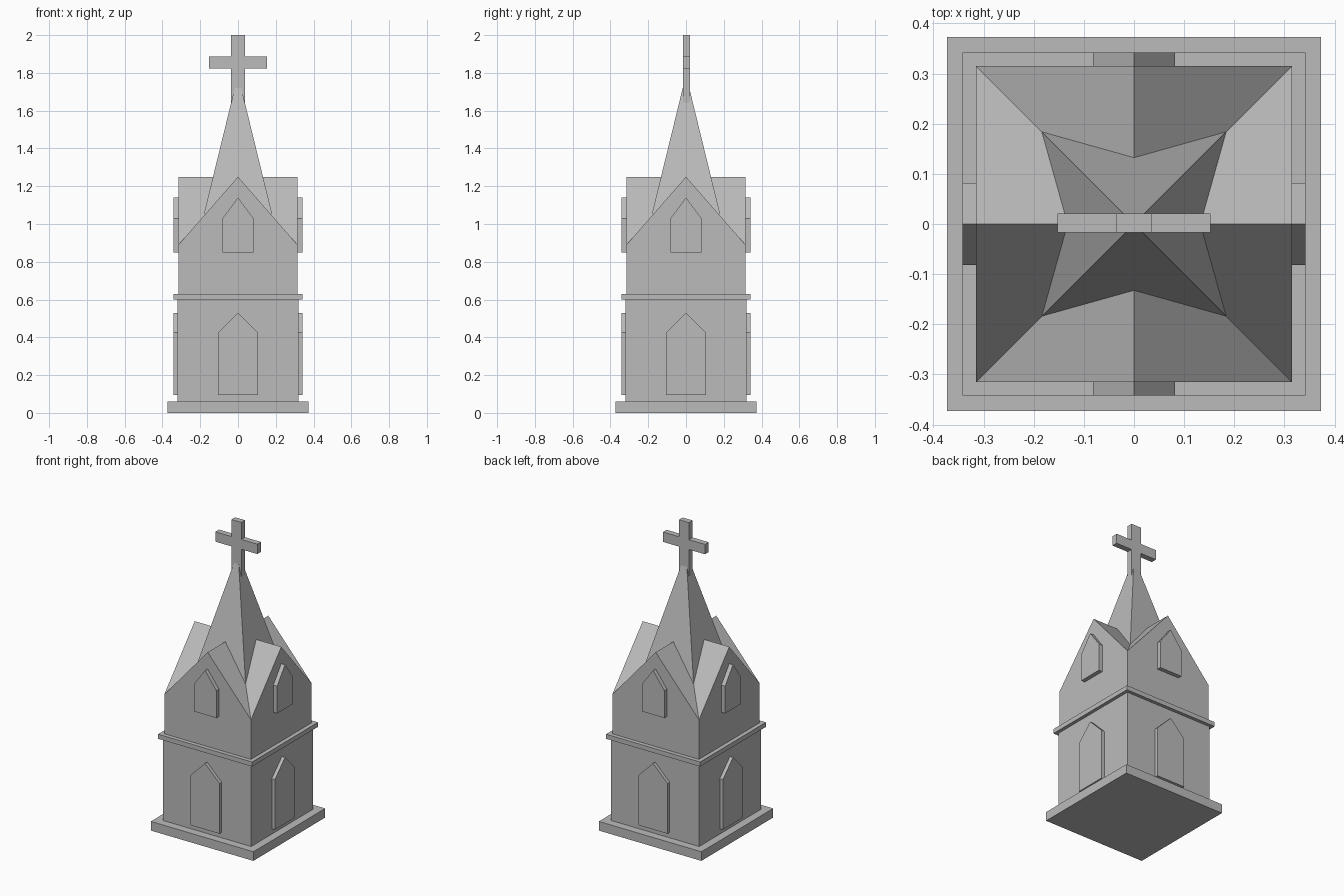
import bpy, bmesh
from mathutils import Matrix
from math import pi

cube = bpy.data.objects.get("Cube")
if cube:
    bpy.data.objects.remove(cube, do_unlink=True)

stone = bpy.data.materials.new("grey_stone")
stone.use_nodes = True
GREY = (0.5, 0.5, 0.5, 1)
stone.diffuse_color = GREY
stone.node_tree.nodes["Principled BSDF"].inputs["Base Color"].default_value = GREY


def finish(name, bm):
    bmesh.ops.recalc_face_normals(bm, faces=bm.faces)
    mesh = bpy.data.meshes.new(name)
    bm.to_mesh(mesh)
    bm.free()
    mesh.materials.append(stone)
    obj = bpy.data.objects.new(name, mesh)
    bpy.context.collection.objects.link(obj)
    return obj


def extrude(name, outline, y0, y1, turn=0):
    """Extrude an x-z outline from y0 to y1, then turn it about z."""
    bm = bmesh.new()
    face = bm.faces.new([bm.verts.new((x, y0, z)) for x, z in outline])
    out = bmesh.ops.extrude_face_region(bm, geom=[face])
    verts = [g for g in out["geom"] if isinstance(g, bmesh.types.BMVert)]
    bmesh.ops.translate(bm, verts=verts, vec=(0, y1 - y0, 0))
    bmesh.ops.transform(bm, matrix=Matrix.Rotation(turn, 4, "Z"), verts=bm.verts)
    return finish(name, bm)


def block(name, half, z0, z1):
    return extrude(name, [(-half, z0), (half, z0), (half, z1), (-half, z1)], -half, half)


def arch(half, bottom, shoulder, tip):
    return [(-half, bottom), (half, bottom), (half, shoulder), (0, tip), (-half, shoulder)]


# Plinth, lower storey and ledge
block("plinth", 0.373, 0, 0.06)
block("lower_storey", 0.32, 0.06, 0.6)
block("ledge", 0.342, 0.6, 0.63)

# Upper storey with four gables and a crossed roof
H, FLOOR, EAVE, RIDGE = 0.315, 0.63, 0.89, 1.25
bm = bmesh.new()
for k in range(4):
    pts = [(-H, -H, FLOOR), (H, -H, FLOOR), (H, -H, EAVE), (0, -H, RIDGE), (-H, -H, EAVE), (0, 0, RIDGE)]
    turn = Matrix.Rotation(k * pi / 2, 4, "Z")
    a, b, c, d, e, mid = [bm.verts.new(turn @ Matrix.Translation(p).translation) for p in pts]
    bm.faces.new((a, b, c, d, e))
    bm.faces.new((d, c, mid))
    bm.faces.new((e, d, mid))
bmesh.ops.remove_doubles(bm, verts=bm.verts, dist=0.0001)
bmesh.ops.holes_fill(bm, edges=bm.edges, sides=4)
finish("gabled_upper_storey", bm)

# Pointed doors and windows on all four sides
for k, side in enumerate(("front", "left", "back", "right")):
    extrude(side + "_door", arch(0.105, 0.095, 0.425, 0.53), -0.342, -0.315, k * pi / 2)
    extrude(side + "_window", arch(0.082, 0.85, 1.03, 1.14), -0.342, -0.31, k * pi / 2)

# Four-sided spire, its foot hidden inside the roof
TIP, FOOT, SLOPE = 1.79, 1.03, 0.245
bm = bmesh.new()
bmesh.ops.create_cone(bm, cap_ends=True, segments=4, radius1=(TIP - FOOT) * SLOPE * 2 ** 0.5,
                      radius2=0, depth=TIP - FOOT,
                      matrix=Matrix.Translation((0, 0, (TIP + FOOT) / 2)) @ Matrix.Rotation(pi / 4, 4, "Z"))
finish("spire", bm)

# Cross on the spire, one outline
W, ARM, LOW, HIGH = 0.036, 0.153, 1.823, 1.888
right = [(W, 1.64), (W, LOW), (ARM, LOW), (ARM, HIGH), (W, HIGH), (W, 2)]
extrude("cross", right + [(-x, z) for x, z in reversed(right)], -0.017, 0.021)
